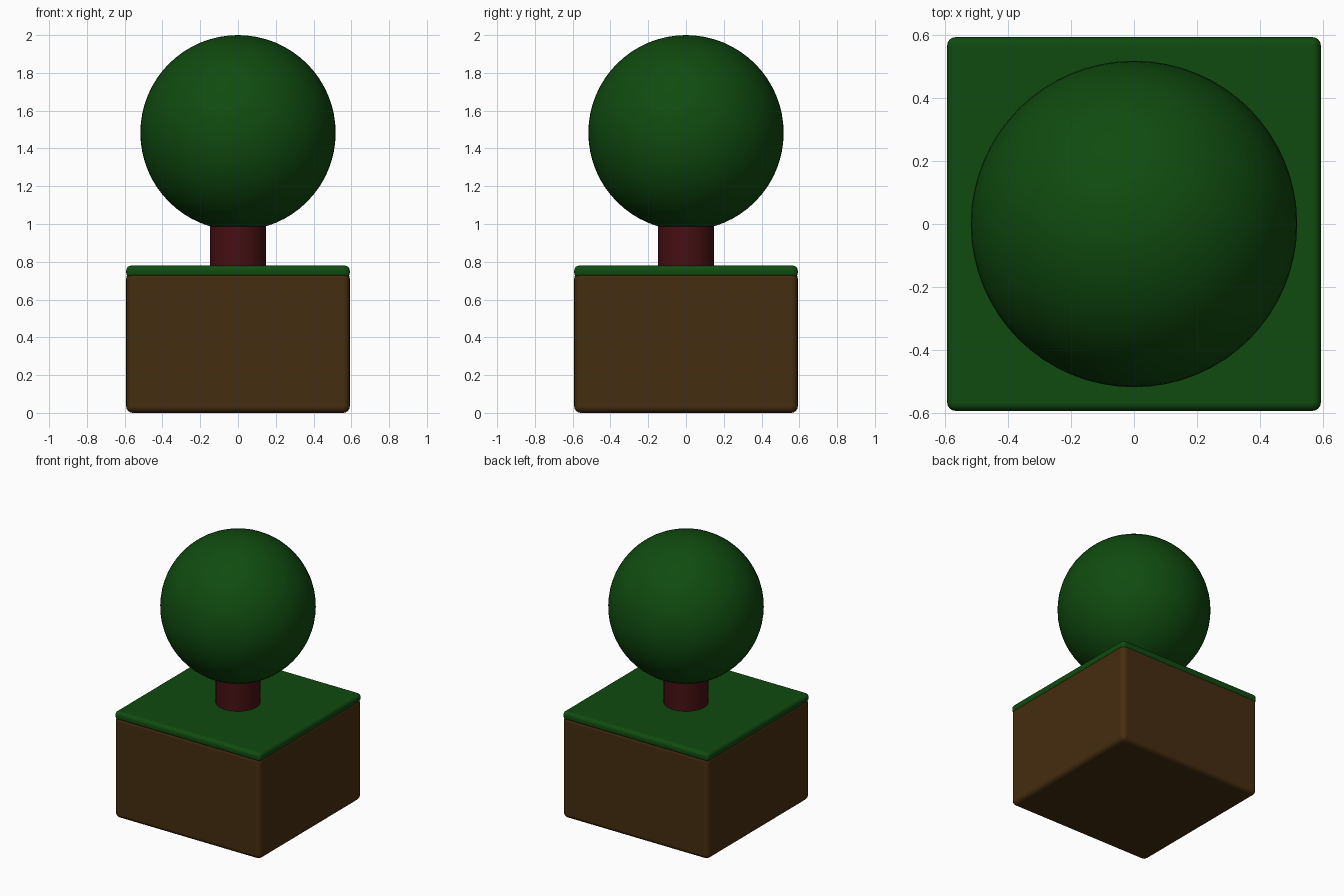
import bpy
import math

cube = bpy.data.objects.get("Cube")
if cube:
    bpy.data.objects.remove(cube, do_unlink=True)


def material(name, colour):
    mat = bpy.data.materials.new(name)
    mat.use_nodes = True
    mat.diffuse_color = colour
    mat.node_tree.nodes["Principled BSDF"].inputs["Base Color"].default_value = colour
    return mat


def finish(name, mat):
    obj = bpy.context.object
    obj.name = obj.data.name = name
    obj.data.materials.append(mat)
    bpy.ops.object.shade_smooth_by_angle(angle=math.radians(40))
    return obj


def rounded_slab(name, width, bottom, top, radius, mat):
    bpy.ops.mesh.primitive_cube_add(size=1, location=(0, 0, (bottom + top) / 2))
    bpy.context.object.scale = (width, width, top - bottom)
    bpy.ops.object.transform_apply(location=False, rotation=False, scale=True)
    obj = finish(name, mat)
    bevel = obj.modifiers.new("Rounded edges", "BEVEL")
    bevel.width = radius
    bevel.segments = 4
    bevel.harden_normals = True
    # Keep the bevel ahead of the smoothing modifier, if there is one
    obj.modifiers.move(len(obj.modifiers) - 1, 0)
    return obj


leaf_green = material("leaf green", (0.005, 0.07, 0.005, 1))
soil_brown = material("soil brown", (0.06, 0.026, 0.005, 1))
bark_red = material("bark red", (0.06, 0.005, 0.006, 1))

# Ground block with a thin grass layer
rounded_slab("soil_block", 1.184, 0, 0.745, 0.035, soil_brown)
rounded_slab("grass_layer", 1.184, 0.715, 0.78, 0.027, leaf_green)

# Trunk
bpy.ops.mesh.primitive_cylinder_add(vertices=48, radius=0.148, depth=0.4, location=(0, 0, 0.9))
finish("trunk", bark_red)

# Round crown
bpy.ops.mesh.primitive_uv_sphere_add(segments=64, ring_count=32, radius=0.517, location=(0, 0, 1.483))
finish("crown", leaf_green)
